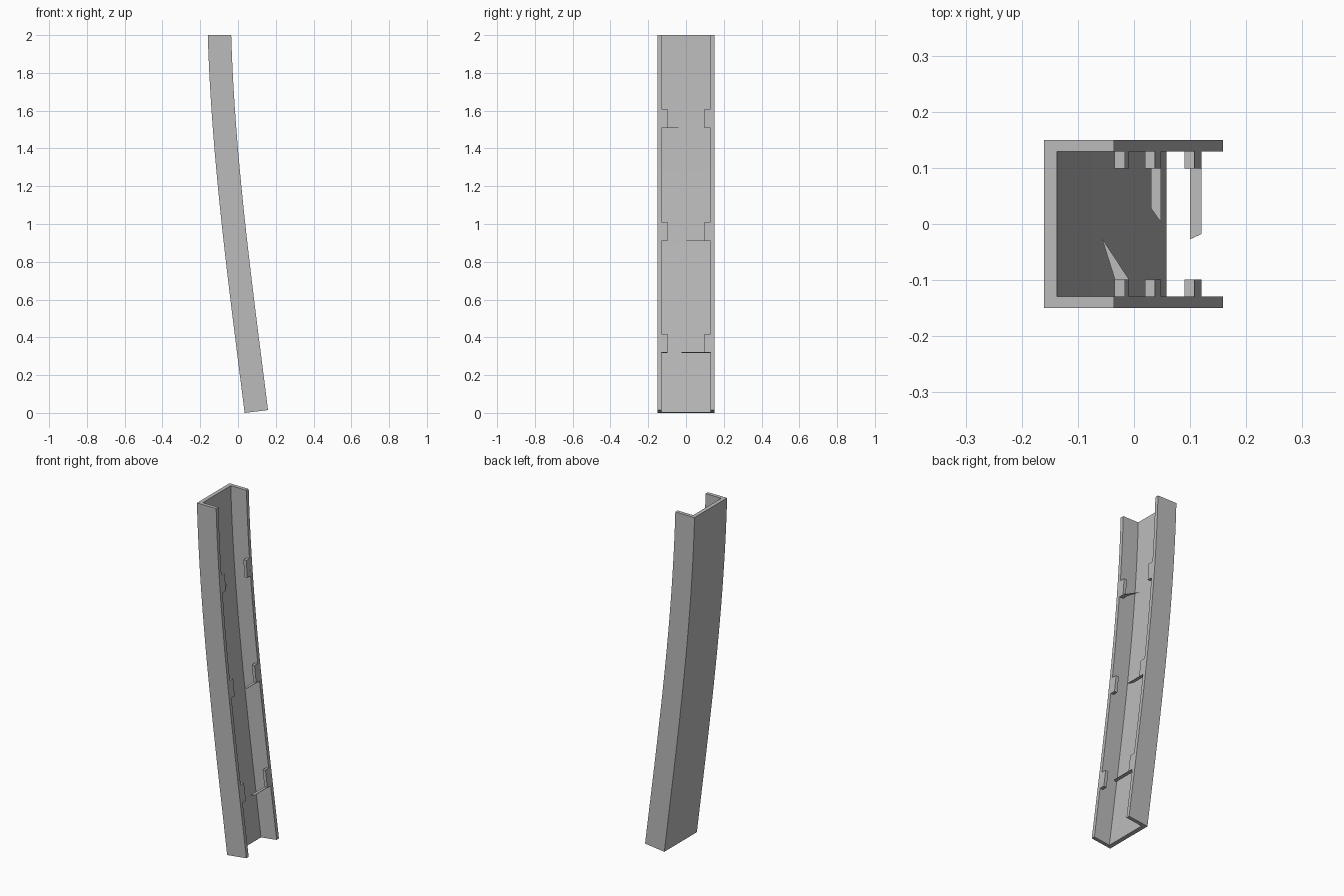
import bpy, bmesh

cube = bpy.data.objects.get("Cube")
if cube:
    bpy.data.objects.remove(cube, do_unlink=True)

grey = bpy.data.materials.new("plain grey")
grey.use_nodes = True
COLOUR = (0.5, 0.5, 0.5, 1)
grey.diffuse_color = COLOUR
grey.node_tree.nodes["Principled BSDF"].inputs["Base Color"].default_value = COLOUR

DEPTH, HALF, INNER, WEB = 0.124, 0.15, 0.129, 0.023


def bend(offset, y, z):
    """Place a section point on the gently bowed spine."""
    u = 1 - z / 2
    x = (-0.16 + 0.06 * u * (1 - u) ** 2
         + 0.195 * u * u * (3 - 2 * u) + 0.25 * u * u * (u - 1))
    return x + offset, y, z + 0.12 * u * offset


def sweep(name, section, z0, z1, steps):
    """Sweep a closed (offset, y) section along the spine, with end caps."""
    bm = bmesh.new()
    rings = []
    for i in range(steps + 1):
        z = z0 + (z1 - z0) * i / steps
        rings.append([bm.verts.new(bend(o, y, z)) for o, y in section])
    n = len(section)
    for a, b in zip(rings, rings[1:]):
        for i in range(n):
            j = (i + 1) % n
            bm.faces.new((a[i], a[j], b[j], b[i]))
    bm.faces.new(rings[0][::-1])
    bm.faces.new(rings[-1])
    bmesh.ops.recalc_face_normals(bm, faces=bm.faces)
    mesh = bpy.data.meshes.new(name)
    bm.to_mesh(mesh)
    bm.free()
    mesh.materials.append(grey)
    obj = bpy.data.objects.new(name, mesh)
    bpy.context.collection.objects.link(obj)
    bpy.ops.object.select_all(action="DESELECT")
    obj.select_set(True)
    bpy.context.view_layer.objects.active = obj
    bpy.ops.object.shade_smooth_by_angle()
    return obj


# Bowed U-shaped channel, open towards +x
half = [(0, HALF), (DEPTH, HALF), (DEPTH, INNER), (WEB, INNER)]
channel = half + [(o, -y) for o, y in reversed(half)]
sweep("channel", channel, 0, 2, 32)

# Pairs of tabs inside the lips, each level with one thin broken strap
levels = {
    "upper": (1.505, [(0.099, -INNER), (DEPTH, -INNER), (DEPTH, -0.098),
                      (0.076, -0.025), (0.099, -0.098)]),
    "middle": (0.903, [(0.106, INNER), (DEPTH, INNER),
                       (DEPTH, 0.003), (0.106, 0.028)]),
    "lower": (0.307, [(0.104, INNER), (DEPTH, INNER),
                      (DEPTH, -0.018), (0.104, -0.027)]),
}
for level, (z, strap) in levels.items():
    for side, s in (("back", 1), ("front", -1)):
        tab = [(0.106, s * INNER), (DEPTH, s * INNER),
               (DEPTH, s * 0.099), (0.106, s * 0.099)]
        sweep(f"{level}_{side}_tab", tab, z, z + 0.1, 3)
    sweep(f"{level}_broken_strap", strap, z, z + 0.002, 1)
